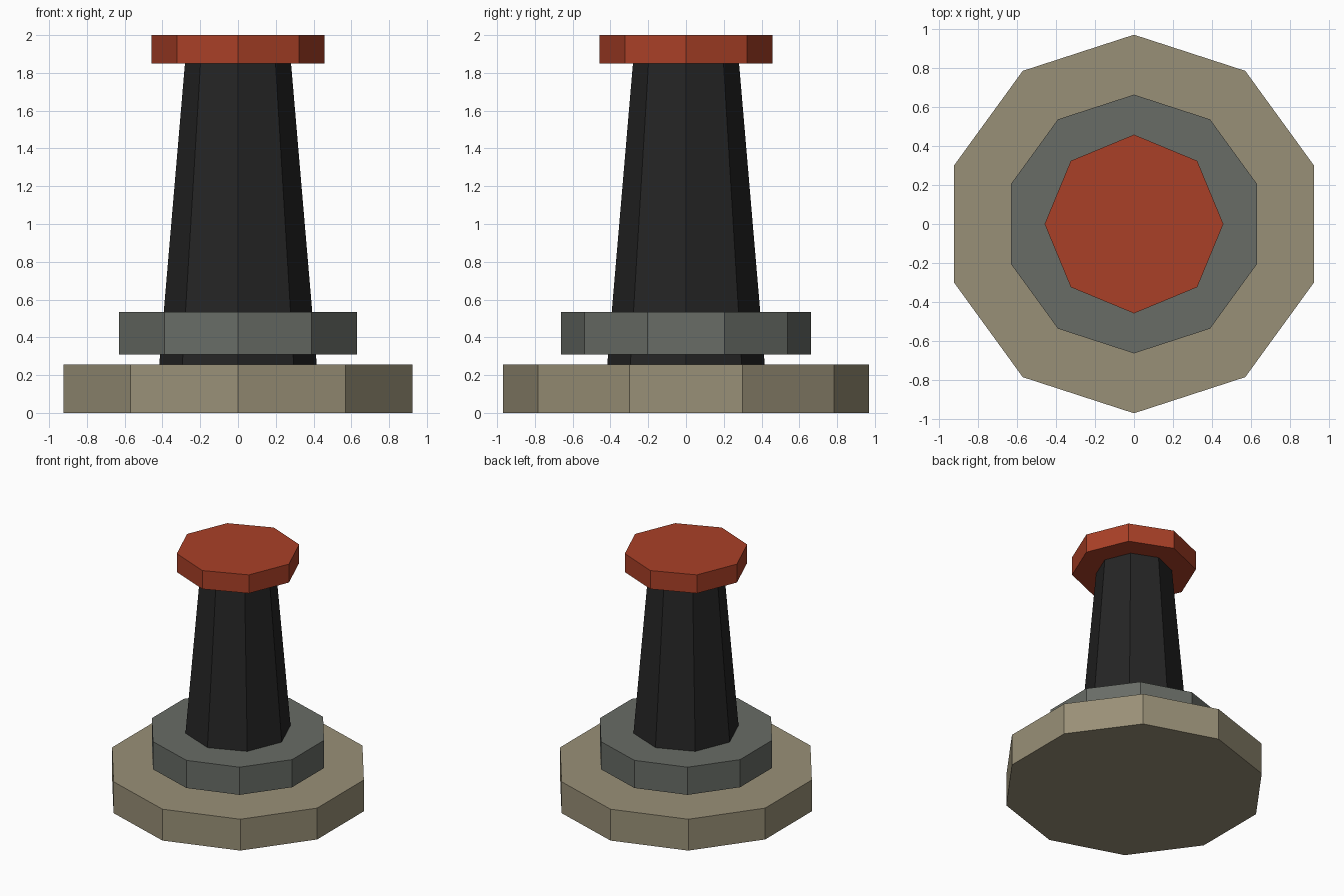
import bpy

if "Cube" in bpy.data.objects:
    bpy.data.objects.remove(bpy.data.objects["Cube"])


def material(name, rgb):
    # sRGB 0-255 to linear
    lin = [((c / 255 + 0.055) / 1.055) ** 2.4 if c > 10 else c / 255 / 12.92 for c in rgb]
    m = bpy.data.materials.new(name)
    m.diffuse_color = (*lin, 1.0)
    m.use_nodes = True
    m.node_tree.nodes["Principled BSDF"].inputs["Base Color"].default_value = m.diffuse_color
    return m


def prism(name, sides, z0, z1, r0, r1, mat):
    # Flat-faced prism or tapered column with a corner on the +y axis
    bpy.ops.mesh.primitive_cone_add(vertices=sides, radius1=r0, radius2=r1,
                                    depth=z1 - z0, location=(0, 0, (z0 + z1) / 2))
    obj = bpy.context.object
    obj.name = obj.data.name = name
    obj.data.materials.append(mat)
    return obj


stone = material("tan stone", (153, 144, 119))
steel = material("grey steel", (104, 108, 102))
black = material("black iron", (37, 37, 37))
rust = material("rust red", (170, 64, 39))

# Wide ten-sided base
prism("base", 10, 0.0, 0.255, 0.97, 0.97, stone)
# Ten-sided collar, floating just above the base
prism("collar", 10, 0.31, 0.535, 0.663, 0.663, steel)
# Tapered eight-sided post
prism("post", 8, 0.22, 1.86, 0.42, 0.28, black)
# Eight-sided cap
prism("cap", 8, 1.85, 2.0, 0.458, 0.458, rust)
